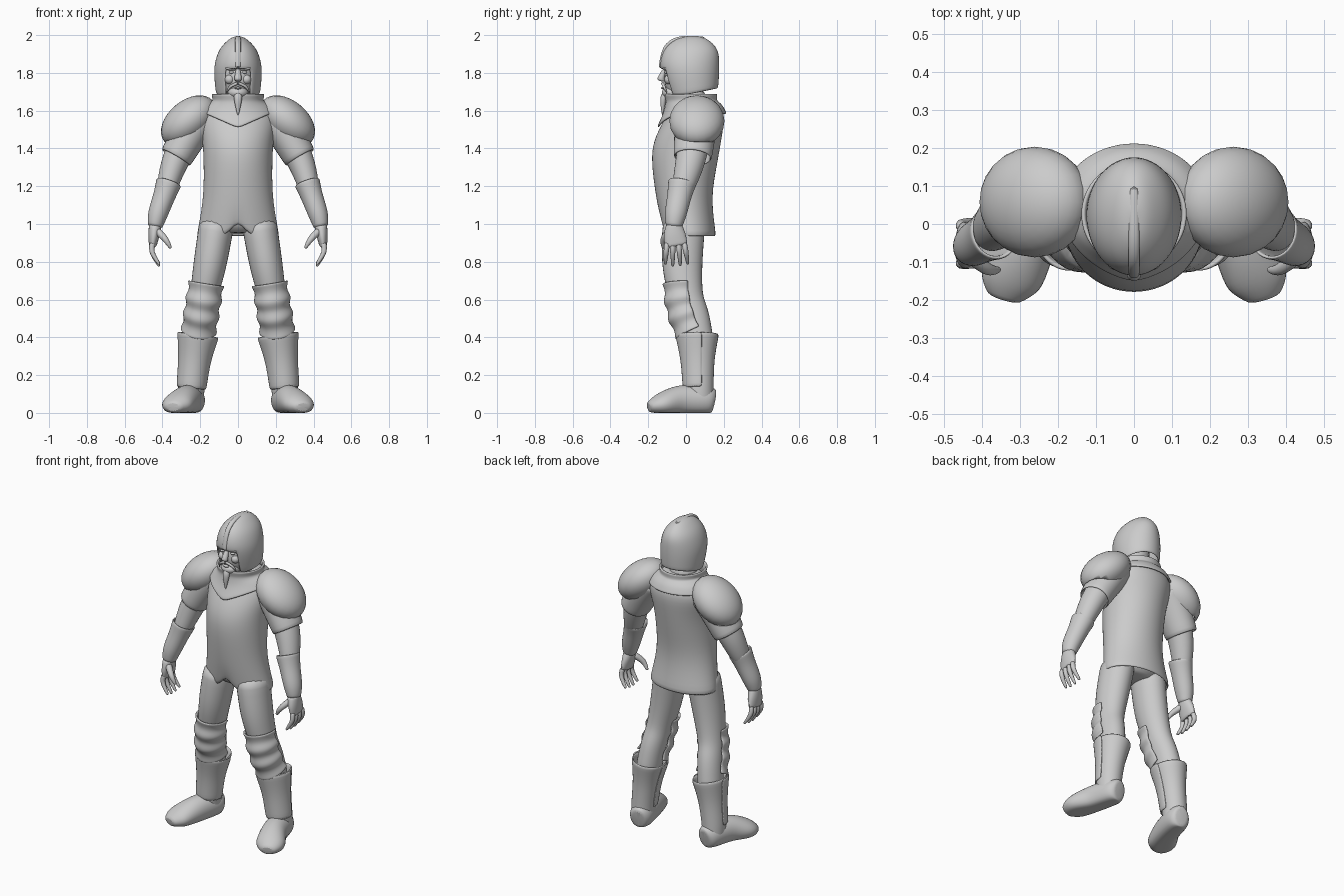
import bpy, bmesh, math
from mathutils import Vector, Matrix

if "Cube" in bpy.data.objects:
    bpy.data.objects.remove(bpy.data.objects["Cube"])

X_AXIS, Y_AXIS, Z_AXIS = Vector((1, 0, 0)), Vector((0, 1, 0)), Vector((0, 0, 1))
GREY = (.6, .6, .6, 1)
material = bpy.data.materials.new("plain grey")
material.use_nodes = True
material.diffuse_color = GREY
material.node_tree.nodes["Principled BSDF"].inputs["Base Color"].default_value = GREY


def finish(name, bm, mirror, thickness, rounded):
    """Turn a bmesh into a smooth object with its modifiers."""
    bmesh.ops.recalc_face_normals(bm, faces=bm.faces)
    mesh = bpy.data.meshes.new(name)
    bm.to_mesh(mesh)
    bm.free()
    mesh.materials.append(material)
    part = bpy.data.objects.new(name, mesh)
    bpy.context.collection.objects.link(part)
    if mirror:
        part.modifiers.new("mirror", "MIRROR").use_mirror_merge = False
    if thickness:
        shell = part.modifiers.new("shell", "SOLIDIFY")
        shell.thickness, shell.offset = thickness, -1
    if rounded:
        part.modifiers.new("round", "SUBSURF").levels = 1
    bpy.ops.object.select_all(action="DESELECT")
    bpy.context.view_layer.objects.active = part
    part.select_set(True)
    bpy.ops.object.shade_smooth_by_angle(angle=math.radians(50))


def spline(rings, depth, steps=3):
    """Blend smoothly through a few control rings, adding any missing second radius."""
    knots = [Vector(ring if len(ring) > 4 else (*ring, ring[3] * depth)) for ring in rings]
    last = len(knots) - 1
    slopes = [(knots[min(i + 1, last)] - knots[max(i - 1, 0)]) / 2 for i in range(last + 1)]
    for i in range(last):
        start, end = knots[i], knots[i + 1]
        for step in range(steps):
            t = step / steps
            ease = t * t * (3 - 2 * t)
            yield (start + (end - start) * ease + slopes[i] * (t * (1 - t) ** 2)
                   - slopes[i + 1] * (t * t * (1 - t)))
    yield knots[last]


def loft(name, rings, depth=1, side=Y_AXIS, axis=None, segments=16, arc=None, open_start=False,
         open_end=False, warp=None, remove=None, mirror=True, thickness=0):
    """Skin rings (x, y, z, radius, optional second radius) set across their path."""
    bm = bmesh.new()
    rings = list(spline(rings, depth))
    centres = [Vector(ring[:3]) for ring in rings]
    last = len(rings) - 1
    rows = []
    for i, ring in enumerate(rings):
        path = centres[min(i + 1, last)] - centres[max(i - 1, 0)]
        tangent = axis or path.normalized()
        across = side.cross(tangent).normalized() * ring[3]
        forward = tangent.cross(across).normalized() * ring[4]
        row = []
        for k in range(segments + bool(arc)):
            turn = k / segments
            angle = math.radians(arc * (2 * turn - 1) - 90) if arc else math.tau * turn
            point = centres[i] + across * math.cos(angle) + forward * math.sin(angle)
            row.append(bm.verts.new(warp(point, i / last) if warp else point))
        rows.append(row)
    for lower, upper in zip(rows, rows[1:]):
        for k in range(segments):
            n = (k + 1) % len(lower)
            bm.faces.new((lower[k], lower[n], upper[n], upper[k]))
    if not arc:
        if not open_start:
            bm.faces.new(rows[0])
        if not open_end:
            bm.faces.new(rows[-1])
    if remove:
        unwanted = [face for face in bm.faces if remove(face.calc_center_median())]
        bmesh.ops.delete(bm, geom=unwanted, context="FACES")
    finish(name, bm, mirror, thickness, True)


def column(name, rings, **options):
    """Central upright loft through rings (y, z, radius, optional second radius)."""
    loft(name, [(0, *ring) for ring in rings], axis=Z_AXIS, mirror=False, **options)


def ball(name, place, size, tilt=0, floor=None, mirror=False, thickness=0):
    """Scaled sphere, tilted sideways and optionally cut flat below."""
    bm = bmesh.new()
    bmesh.ops.create_uvsphere(bm, u_segments=24, v_segments=16, radius=1)
    turn = Matrix.Rotation(math.radians(tilt), 4, "Y")
    bm.transform(Matrix.Translation(place) @ turn @ Matrix.Diagonal((*size, 1)))
    if floor:
        everything = bm.verts[:] + bm.edges[:] + bm.faces[:]
        bmesh.ops.bisect_plane(bm, geom=everything, plane_co=Z_AXIS * floor,
                               plane_no=Z_AXIS, clear_inner=True)
    finish(name, bm, mirror, thickness, False)


# Tunic with a notch in the front hem
def notch_hem(point, t):
    if point.y < 0:
        point.z += max(0, .08 - 1.3 * abs(point.x)) * max(0, 1 - 5 * t)
    return point


column("tunic", [(.02, .935, .22, .14), (-.01, 1.15, .185, .15), (0, 1.4, .185, .18),
                 (.05, 1.58, .2, .15), (.04, 1.67, .1, .09)],
       segments=32, open_start=True, warp=notch_hem, thickness=.015)
column("hips", [(0, .95, .1), (0, 1, .17), (0, 1.1, .17)], depth=.7)


# Collar dipping to a point on the chest
def dip_collar(point, t):
    if point.y < .05:
        dip = max(0, 1 - 6 * abs(point.x)) * max(0, 1 - 1.5 * t)
        point -= dip * Vector((0, .03, .075))
    return point


column("collar", [(.045, 1.58, .19, .16), (.045, 1.62, .165, .14), (.03, 1.65, .125), (.025, 1.69, .13)],
       segments=32, open_start=True, open_end=True, warp=dip_collar, thickness=.012)
column("neck", [(.03, 1.55, .09), (.02, 1.72, .08)])


# Helmet with an open face, its rim higher at the back
def tilt_rim(point, t):
    point.z += (point.y - .04) / 5 * max(0, 1 - 4 * t)
    return point


def in_face_opening(centre):
    return centre.y < 0 and abs(centre.x) < .075 and centre.z < 1.82


column("helmet", [(.04, 1.69, .117, .13), (.02, 1.82, .127, .157), (.025, 1.92, .1, .143),
                  (.03, 1.98, .045, .08), (.035, 1.995, .005)],
       segments=32, open_start=True, warp=tilt_rim, remove=in_face_opening, thickness=.012)
loft("helmet_crest", [(0, -.136, 1.825, .01), (0, -.11, 1.935, .01), (0, -.03, 1.985, .01),
                      (0, .1, 1.984, .008)], depth=1.5, side=X_AXIS, mirror=False)

# Head and face
ball("head", (0, -.01, 1.77), (.09, .105, .125))
ball("chin", (0, -.07, 1.695), (.055, .058, .035))
ball("lower_lip", (0, -.12, 1.72), (.02, .012, .007))
ball("eye", (.035, -.103, 1.803), (.014, .012, .008), mirror=True)
ball("brow", (.04, -.103, 1.822), (.03, .02, .01), tilt=-8, mirror=True)
ball("cheek", (.045, -.09, 1.765), (.025, .025, .025), mirror=True)
column("nose", [(-.11, 1.825, .01), (-.133, 1.77, .02), (-.12, 1.755, .012)])
loft("moustache", [(0, -.125, 1.747, .009), (.045, -.115, 1.725, .008), (.06, -.1, 1.69, .002)], segments=8)
column("beard", [(-.11, 1.7, .016), (-.12, 1.66, .022), (-.125, 1.575, .003)], depth=.8)

# Shoulder armour, sleeves and arms
ball("shoulder_pad", (.262, .058, 1.545), (.168, .146, .108), tilt=40, floor=1.435,
     mirror=True, thickness=.012)
loft("sleeve", [(.17, .06, 1.58, .09), (.24, .05, 1.5, .098), (.33, .035, 1.35, .09)],
     depth=1.15, open_end=True, thickness=.012)
loft("upper_arm", [(.22, .06, 1.55, .08), (.33, .025, 1.34, .074), (.385, -.025, 1.16, .05)], depth=1.1)

# Flared gauntlets
loft("gauntlet", [(.366, -.02, 1.22, .07), (.39, -.035, 1.15, .06), (.425, -.055, 1.05, .053),
                  (.44, -.065, .98, .038)], depth=1.1, open_start=True, thickness=.01)

# Hands: four fingers fanned from the palm, and a thumb
loft("palm", [(.437, -.064, 1, .035, .042), (.445, -.06, .94, .03, .06), (.452, -.05, .88, .02, .06)])
for i, finger in enumerate(("index", "middle", "ring", "little")):
    knuckle, tip = .03 * i - .1, .04 * i - .11
    length = .01 * abs(i - 1.4)
    loft(finger + "_finger", [(.452, knuckle, .9, .016), (.455, (knuckle + tip) / 2, .85, .015),
                              (.415, tip, .77 + length, .008)], segments=8)
loft("thumb", [(.43, -.085, .965, .022), (.385, -.12, .92, .018), (.355, -.12, .87, .008)], segments=8)

# Legs
loft("leg", [(.11, -.01, 1.02, .095), (.146, -.02, .8, .09), (.18, 0, .62, .076), (.2, .04, .5, .072),
             (.22, .065, .34, .072)], depth=1.22)

# Ridged knee guards, open at the back
knee_rings = []
for i in range(7):
    t = i / 6
    ridge = .006 * math.cos(math.pi * i)
    knee_rings.append((.168 + .04 * t, .06 * t * t - .015, .685 - t / 4, .093 + ridge))
loft("knee_guard", knee_rings, depth=1.13, arc=105, thickness=.012)

# Boots with front greaves
shaft = [(.248, .075, .05, .068), (.247, .07, .13, .072), (.23, .067, .28, .08), (.211, .065, .415, .104)]
loft("boot_shaft", shaft, depth=1.08, open_end=True, thickness=.012)
loft("greave", [(x, y, z, radius + .008) for x, y, z, radius in shaft[1:]],
     depth=1.1, arc=100, thickness=.01)


def flatten_sole(point, t):
    point.z = max(point.z, 0)
    return point


loft("foot", [(.232, .15, .06, .04, .06), (.24, .11, .065, .07, .08), (.275, -.03, .065, .076, .083),
              (.325, -.14, .043, .086, .058), (.345, -.2, .03, .04, .025)], side=Z_AXIS, warp=flatten_sole)
